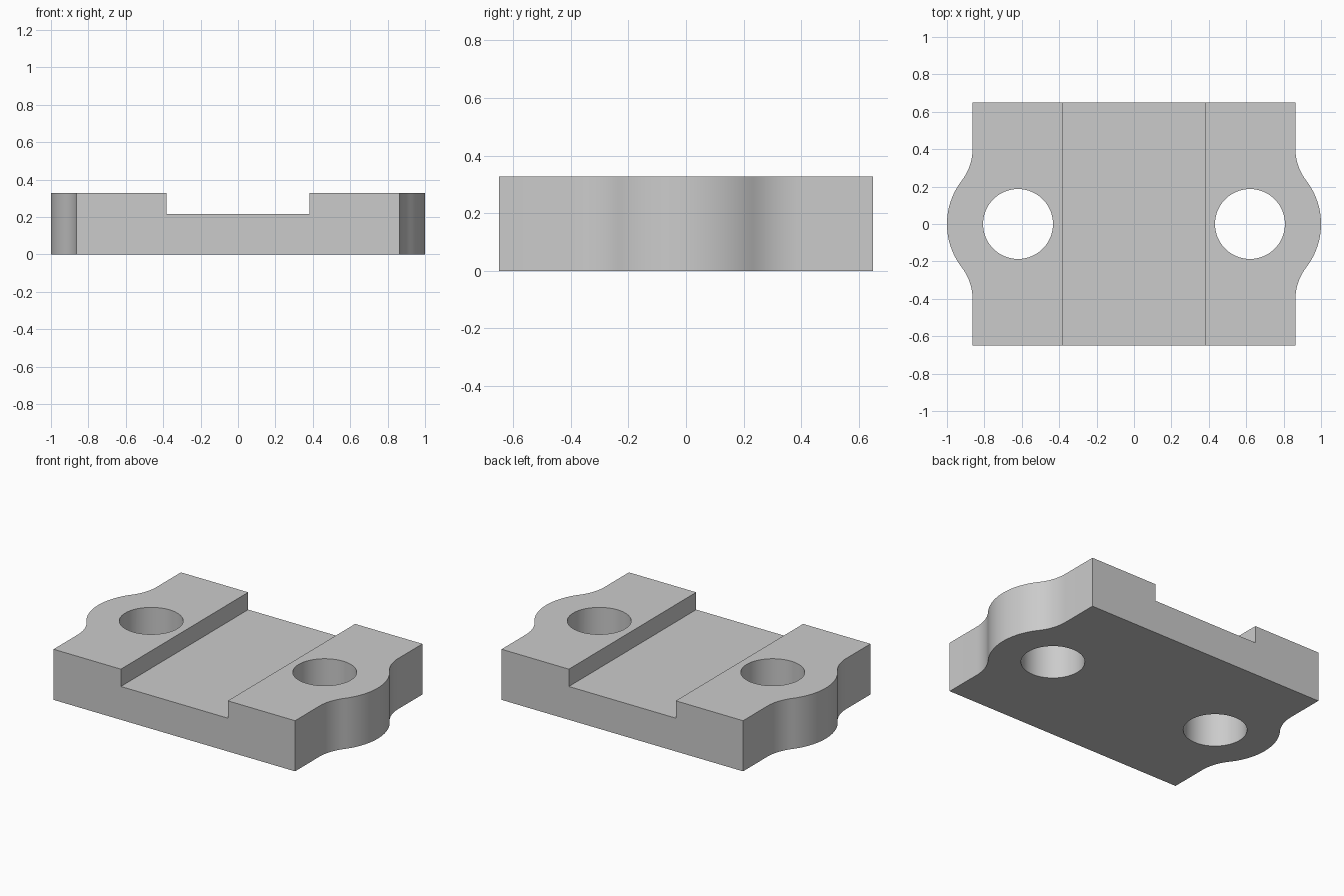
import bpy, bmesh
from math import atan2, cos, sin, pi, radians, sqrt

if "Cube" in bpy.data.objects:
    bpy.data.objects.remove(bpy.data.objects["Cube"])

HALF_X, HALF_Y, HEIGHT = 0.863, 0.65, 0.327
HOLE_X, HOLE_R, LOBE_R, FILLET_R = 0.62, 0.187, 0.38, 0.28
SLOT_HALF, SLOT_FLOOR = 0.382, 0.215

grey = bpy.data.materials.new("light_grey")
grey.use_nodes = True
colour = (0.6, 0.6, 0.6, 1)
grey.diffuse_color = colour
grey.node_tree.nodes["Principled BSDF"].inputs["Base Color"].default_value = colour


def arc(cx, cy, r, a0, a1, n):
    angles = [a0 + (a1 - a0) * i / n for i in range(n + 1)]
    return [(cx + r * cos(a), cy + r * sin(a)) for a in angles]


def extrude(name, outline, z0, z1):
    bm = bmesh.new()
    face = bm.faces.new([bm.verts.new((x, y, z0)) for x, y in outline])
    top = bmesh.ops.extrude_face_region(bm, geom=[face])["geom"]
    verts = [v for v in top if isinstance(v, bmesh.types.BMVert)]
    bmesh.ops.translate(bm, verts=verts, vec=(0, 0, z1 - z0))
    bmesh.ops.recalc_face_normals(bm, faces=bm.faces)
    mesh = bpy.data.meshes.new(name)
    bm.to_mesh(mesh)
    bm.free()
    mesh.materials.append(grey)
    obj = bpy.data.objects.new(name, mesh)
    bpy.context.collection.objects.link(obj)
    return obj


# Plate outline: straight sides flowing through fillets into round end lobes
fx = HALF_X + FILLET_R
fy = sqrt((LOBE_R + FILLET_R) ** 2 - (fx - HOLE_X) ** 2)
t = atan2(fy, fx - HOLE_X)
side = [(HALF_X, -HALF_Y)]
side += arc(fx, -fy, FILLET_R, pi, pi - t, 10)
side += arc(HOLE_X, 0, LOBE_R, -t, t, 24)[1:-1]
side += arc(fx, fy, FILLET_R, pi + t, pi, 10)
side += [(HALF_X, HALF_Y)]
plate = extrude("clamp_plate", side + [(-x, -y) for x, y in side], 0, HEIGHT)

# Central channel and the two bolt holes
s = SLOT_HALF
cutters = [extrude("channel_cutter", [(-s, -1), (s, -1), (s, 1), (-s, 1)], SLOT_FLOOR, 1)]
for label, sign in (("left", 1), ("right", -1)):
    circle = arc(sign * HOLE_X, 0, HOLE_R, 0, 2 * pi, 64)[:-1]
    cutters.append(extrude(label + "_hole_cutter", circle, -0.5, 1))

bpy.ops.object.select_all(action="DESELECT")
bpy.context.view_layer.objects.active = plate
plate.select_set(True)
for cutter in cutters:
    cutter.hide_render = True
    mod = plate.modifiers.new(cutter.name, "BOOLEAN")
    mod.operation, mod.solver, mod.object = "DIFFERENCE", "EXACT", cutter
    bpy.ops.object.modifier_apply(modifier=mod.name)
    bpy.data.objects.remove(cutter)

bpy.ops.object.shade_smooth_by_angle(angle=radians(30))
